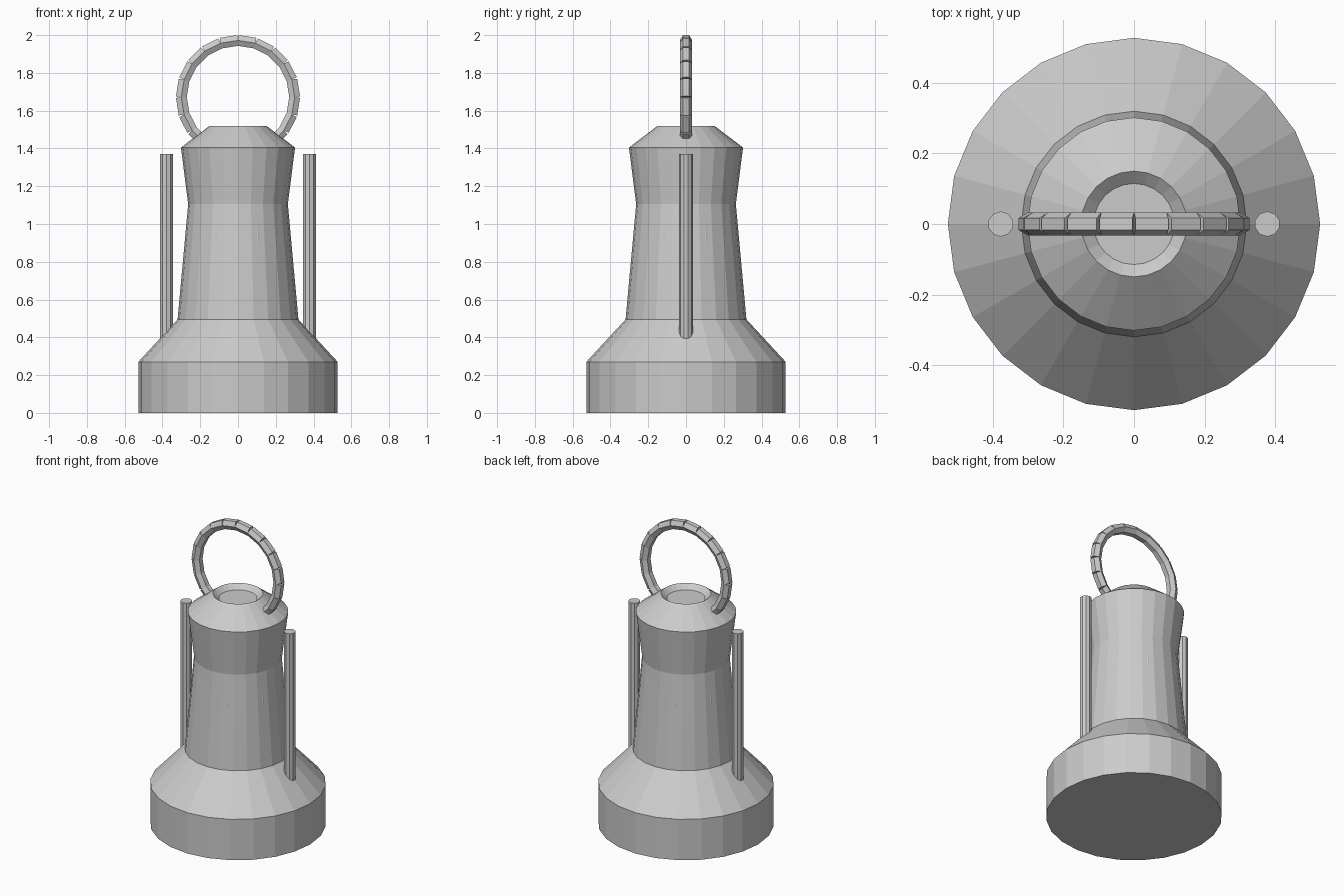
import bpy, bmesh
from math import sin, cos, pi, radians
from mathutils import Vector

if "Cube" in bpy.data.objects:
    bpy.data.objects.remove(bpy.data.objects["Cube"])


def lathe(name, profile, sides, closed=True):
    """Revolve (radius, z) points about z, with flat end caps."""
    bm = bmesh.new()
    rings = [[bm.verts.new((r * cos(2 * pi * i / sides), r * sin(2 * pi * i / sides), z))
              for i in range(sides)] for r, z in profile]
    for a, b in zip(rings, rings[1:]):
        for i in range(sides):
            j = (i + 1) % sides
            bm.faces.new((a[i], a[j], b[j], b[i]))
    if closed:
        bm.faces.new(rings[0][::-1])
        bm.faces.new(rings[-1])
    return finish(name, bm)


def finish(name, bm):
    bmesh.ops.recalc_face_normals(bm, faces=bm.faces)
    mesh = bpy.data.meshes.new(name)
    bm.to_mesh(mesh)
    bm.free()
    obj = bpy.data.objects.new(name, mesh)
    bpy.context.collection.objects.link(obj)
    return obj


def add_rod(bm, start, end, radius, sides):
    """Capped straight prism between two points."""
    axis = end - start
    rot = axis.to_track_quat('Z', 'Y').to_matrix().to_4x4()
    rot.translation = (start + end) / 2
    bmesh.ops.create_cone(bm, cap_ends=True, segments=sides, radius1=radius,
                          radius2=radius, depth=axis.length, matrix=rot)


# Body: heavy base, tapered chimney with flared top, recessed cap
lathe("base", [(0.528, 0), (0.528, 0.27), (0.32, 0.495)], 24)
lathe("chimney", [(0.32, 0.495), (0.264, 1.105), (0.302, 1.405)], 24)
lathe("cap", [(0.302, 1.405), (0.15, 1.52), (0.115, 1.49)], 24)

# Inner globe, whose corners just break through the chimney
lathe("inner_globe", [(0.24, 0.70), (0.2815, 0.905), (0.272, 1.0), (0.22, 1.08)], 16)

# Side rods, sunk into the sloping shoulder
for side, x in (("left", -0.378), ("right", 0.378)):
    bm = bmesh.new()
    add_rod(bm, Vector((x, 0, 0.36)), Vector((x, 0, 1.37)), 0.036, 10)
    finish(side + "_rod", bm)

# Handle: separate straight hexagonal links around an arc
centre, radius, step = 1.672, 0.3, radians(18)
joints = [Vector((radius * sin(k * step), 0, centre + radius * cos(k * step)))
          for k in range(-8, 9)]
bm = bmesh.new()
for a, b in zip(joints, joints[1:]):
    # the hexagon's corners point along y
    axis = b - a
    side = Vector((0, 1, 0))
    out = side.cross(axis).normalized()
    ends = [[bm.verts.new(p + 0.033 * (side * cos(k * pi / 3) + out * sin(k * pi / 3)))
             for k in range(6)] for p in (a, b)]
    for k in range(6):
        n = (k + 1) % 6
        bm.faces.new((ends[0][k], ends[0][n], ends[1][n], ends[1][k]))
    for ring in ends:
        bm.faces.new(ring)
finish("handle", bm)
